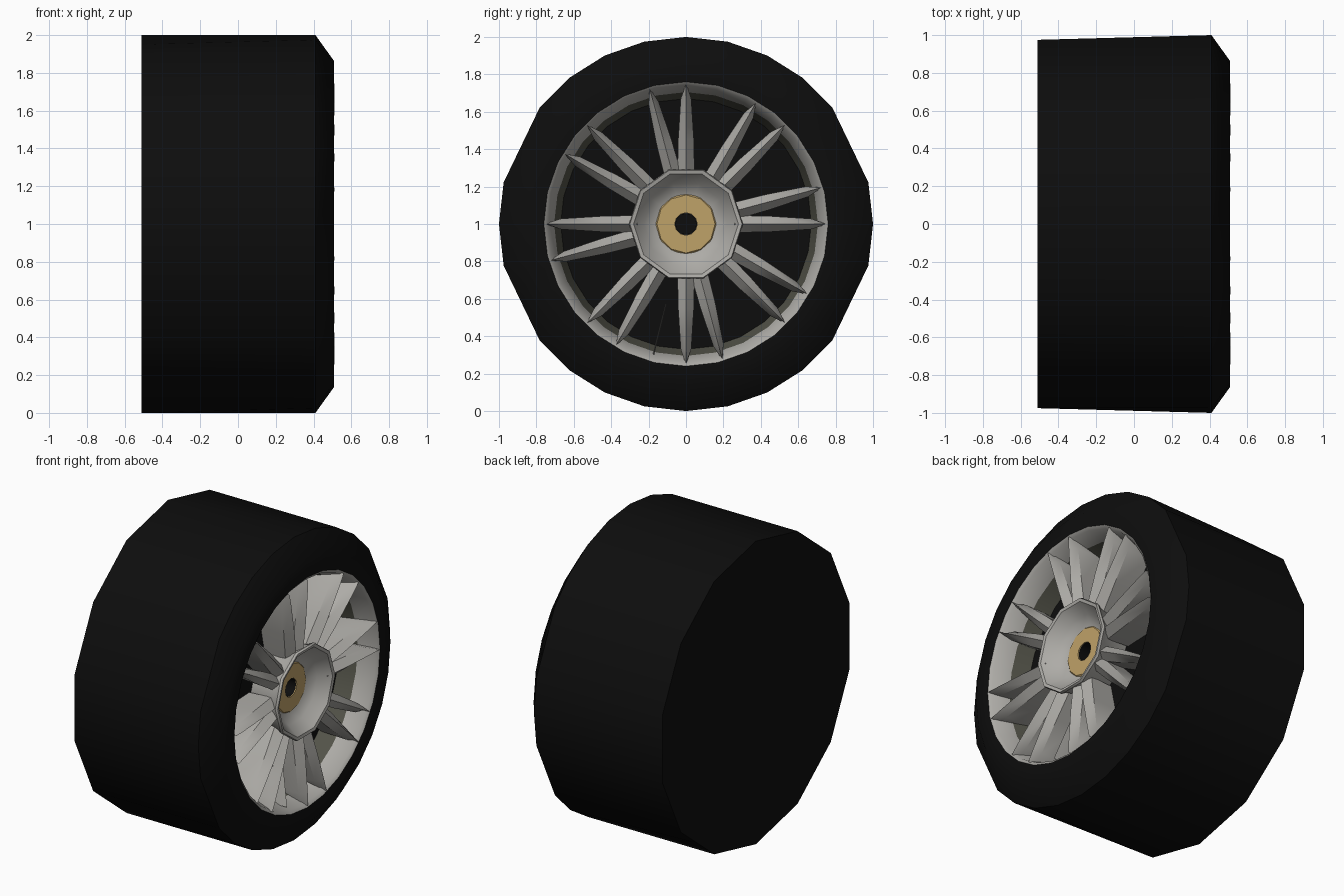
import bpy, bmesh, math
from mathutils import Vector

if "Cube" in bpy.data.objects:
    bpy.data.objects.remove(bpy.data.objects["Cube"])


def material(name, rgb):
    m = bpy.data.materials.new(name)
    m.diffuse_color = (*rgb, 1)
    m.use_nodes = True
    m.node_tree.nodes["Principled BSDF"].inputs["Base Color"].default_value = m.diffuse_color
    return m


RUBBER = material("black_rubber", (0.004, 0.004, 0.004))
METAL = material("pale_metal", (0.42, 0.41, 0.385))
DARK = material("dark_metal", (0.085, 0.085, 0.065))
GOLD = material("gold_nut", (0.52, 0.36, 0.14))


def point(x, r, a):
    """Point at distance r from the axle, a measured from the top."""
    return Vector((x, r * math.sin(a), 1 + r * math.cos(a)))


def finish(name, bm, mat, angle=40):
    bmesh.ops.recalc_face_normals(bm, faces=bm.faces)
    me = bpy.data.meshes.new(name)
    bm.to_mesh(me)
    bm.free()
    me.materials.append(mat)
    ob = bpy.data.objects.new(name, me)
    bpy.context.collection.objects.link(ob)
    bpy.ops.object.select_all(action='DESELECT')
    ob.select_set(True)
    bpy.context.view_layer.objects.active = ob
    bpy.ops.object.shade_smooth_by_angle(angle=math.radians(angle))
    return ob


def lathe(name, profile, mat, n=28, start=0.0, cap_first=False, cap_last=False, flatten=None):
    """Turn (x, radius) points around the axle; flatten scales chosen points."""
    bm = bmesh.new()
    rings = []
    for i, (x, r) in enumerate(profile):
        rings.append([bm.verts.new(point(x, r * (flatten(i, k) if flatten else 1),
                                         start + k * math.tau / n)) for k in range(n)])
    for a, b in zip(rings, rings[1:]):
        for k in range(n):
            j = (k + 1) % n
            bm.faces.new((a[k], a[j], b[j], b[k]))
    if cap_first:
        bm.faces.new(rings[0])
    if cap_last:
        bm.faces.new(rings[-1])
    return finish(name, bm, mat)


# Tyre: 14-sided at the back, finer at the front shoulder
CHORD = math.cos(math.pi / 14)


def tyre_sides(i, k):
    if i == 0 and k % 2:
        return CHORD
    if i == 1 and k in (5, 9, 19, 23):
        return CHORD
    return 1


lathe("tyre", [(-0.51, 1.0), (0.41, 1.0), (0.507, 0.865), (0.505, 0.76)], RUBBER,
      cap_first=True, flatten=tyre_sides)

# Rim lip, darker inner barrel and the black backing
lathe("rim_lip", [(0.505, 0.76), (0.49, 0.74), (0.38, 0.705)], METAL)
lathe("rim_barrel", [(0.38, 0.705), (0.27, 0.67)], DARK)
lathe("backing", [(0.27, 0.67), (0.26, 0.02)], RUBBER, cap_last=True)

# Hub: ten-sided dish with an outer wall
T = math.radians(18)
lathe("hub", [(0.26, 0.25), (0.45, 0.285), (0.485, 0.305), (0.50, 0.30), (0.495, 0.28),
              (0.42, 0.225), (0.38, 0.16), (0.375, 0.06)], METAL, 10, T)
lathe("centre_nut", [(0.378, 0.165), (0.388, 0.155), (0.388, 0.06), (0.30, 0.06)], GOLD, 12)
lathe("centre_hole", [(0.383, 0.058), (0.28, 0.058)], RUBBER, 12, cap_last=True)


# Spokes: deep blades with a front ridge and pointed tip
def blade(bm, angle, stations):
    side = Vector((0, math.cos(angle), -math.sin(angle)))
    loops = []
    for r, front, back, w in stations:
        section = [(front, 0), (front - 0.05, w), (back, w * 0.8),
                   (back, -w * 0.8), (front - 0.05, -w)]
        loops.append([bm.verts.new(point(x, r, angle) + side * t) for x, t in section])
    for a, b in zip(loops, loops[1:]):
        for k in range(5):
            j = (k + 1) % 5
            bm.faces.new((a[k], a[j], b[j], b[k]))
    bm.faces.new(loops[0])
    bm.faces.new(loops[-1])


SPOKE = [(0.26, 0.475, 0.265, 0.046), (0.45, 0.495, 0.27, 0.042),
         (0.67, 0.51, 0.29, 0.028), (0.745, 0.512, 0.36, 0.003)]
bm = bmesh.new()
for k in range(8):
    for offset in (0, 30):
        blade(bm, math.radians(45 * k + offset), SPOKE)
finish("spokes", bm, METAL, 30)

# Thin valve fin near the bottom
bm = bmesh.new()
blade(bm, math.radians(194), [(0.44, 0.40, 0.34, 0.003), (0.72, 0.48, 0.32, 0.004)])
finish("valve_fin", bm, METAL, 30)
